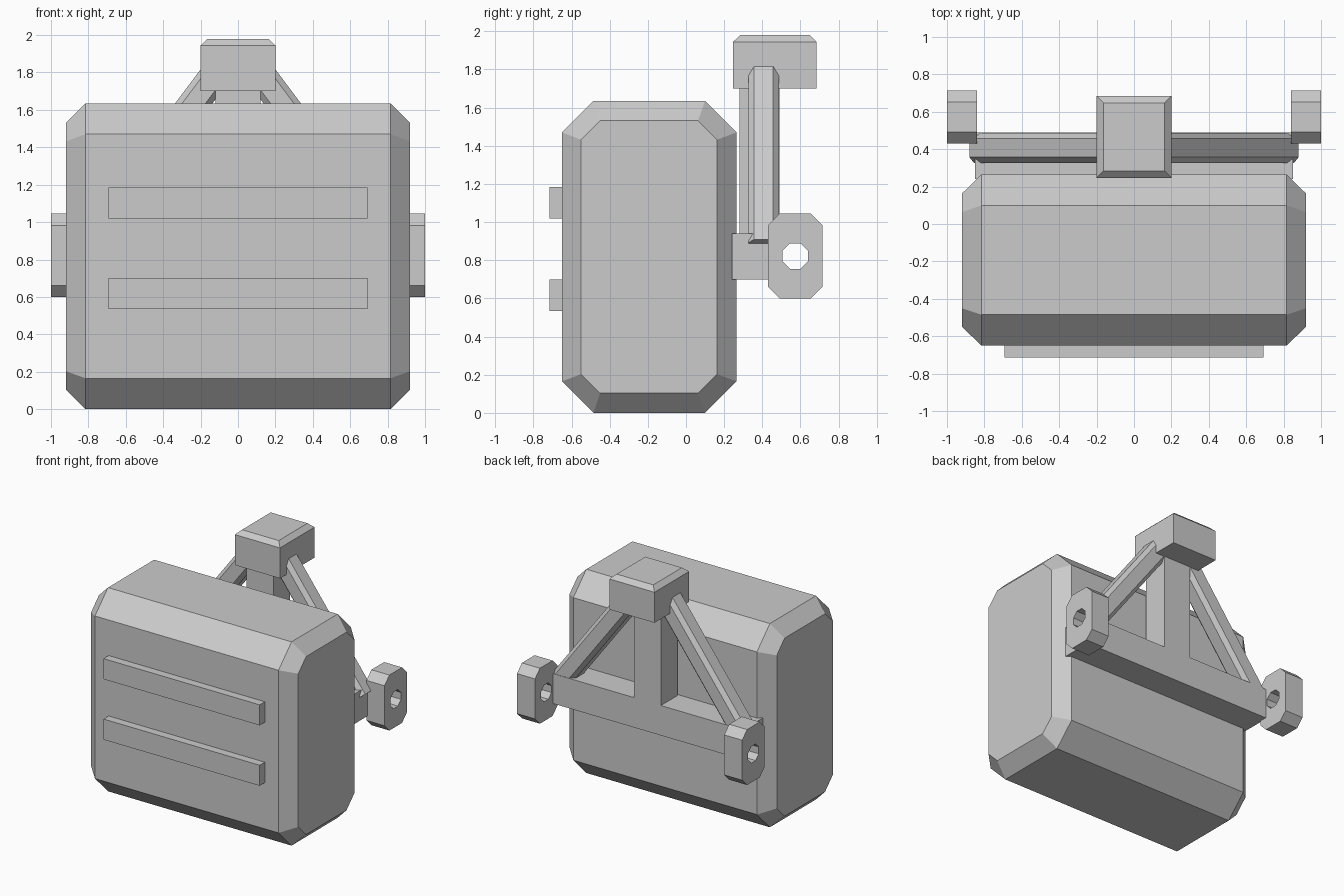
import bpy
from mathutils import Vector

cube = bpy.data.objects.get("Cube")
if cube:
    bpy.data.objects.remove(cube, do_unlink=True)

grey = bpy.data.materials.new("plain_grey")
grey.use_nodes = True
GREY = (0.6, 0.6, 0.6, 1)
grey.diffuse_color = GREY
bsdf = next(n for n in grey.node_tree.nodes if n.type == 'BSDF_PRINCIPLED')
bsdf.inputs["Base Color"].default_value = GREY


def octagon(a0, a1, b0, b1, c):
    """Rectangle with its corners cut by c, counter-clockwise."""
    return [(a1, b0 + c), (a1, b1 - c), (a1 - c, b1), (a0 + c, b1),
            (a0, b1 - c), (a0, b0 + c), (a0 + c, b0), (a1 - c, b0)]


def rectangle(a0, a1, b0, b1):
    return [(a0, b0), (a1, b0), (a1, b1), (a0, b1)]


def loft(name, rings, closed=False):
    """Skin equal-sized rings; cap the ends, or join last to first."""
    n = len(rings[0])
    count = len(rings)
    faces = []
    for r in range(count if closed else count - 1):
        s = (r + 1) % count
        for i in range(n):
            j = (i + 1) % n
            faces.append((r * n + i, r * n + j, s * n + j, s * n + i))
    if not closed:
        faces.append(tuple(reversed(range(n))))
        faces.append(tuple(range((count - 1) * n, count * n)))
    mesh = bpy.data.meshes.new(name)
    mesh.from_pydata([p for ring in rings for p in ring], [], faces)
    mesh.materials.append(grey)
    obj = bpy.data.objects.new(name, mesh)
    bpy.context.collection.objects.link(obj)
    return obj


def along_x(x, profile):
    return [(x, y, z) for y, z in profile]


def along_z(z, profile):
    return [(x, y, z) for x, y in profile]


def box(name, x0, x1, y0, y1, z0, z1):
    return loft(name, [along_z(z, rectangle(x0, x1, y0, y1)) for z in (z0, z1)])


# Main case: octagonal prism with bevelled ends
outer = octagon(-0.65, 0.265, 0, 1.635, 0.165)
inner = octagon(-0.55, 0.163, 0.103, 1.532, 0.1)
loft("case", [along_x(-0.92, inner), along_x(-0.815, outer),
              along_x(0.815, outer), along_x(0.92, inner)])

# Raised front strips
for name, z in (("lower_strip", 0.535), ("upper_strip", 1.02)):
    box(name, -0.693, 0.693, -0.715, -0.64, z, z + 0.165)

# Rear frame
box("cross_bar", -0.85, 0.85, 0.24, 0.49, 0.7, 0.94)
box("post", -0.12, 0.12, 0.28, 0.49, 0.9, 1.75)

# Head block with a bevelled top
loft("head_block", [along_z(1.7, rectangle(-0.2, 0.2, 0.247, 0.685)),
                    along_z(1.945, rectangle(-0.2, 0.2, 0.247, 0.685)),
                    along_z(1.98, rectangle(-0.163, 0.163, 0.284, 0.648))])

# Slanted braces and drilled side lugs, mirrored
for side, word in ((1, "left"), (-1, "right")):
    foot = Vector((0.816, 0.407, 0.862))
    axis = Vector((-0.6, 0, 0.8))
    across = Vector((0.8, 0, 0.6))
    section = octagon(-0.08, 0.08, -0.08, 0.08, 0.03)
    rings = []
    for length in (0, 1.17):
        ring = [foot + axis * length + across * a + Vector((0, b, 0))
                for a, b in section]
        rings.append([(side * p.x, p.y, p.z) for p in ring])
    # Reverse the ring order where needed to keep normals outward
    loft(word + "_brace", rings if side > 0 else rings[::-1])

    rim = octagon(0.43, 0.715, 0.6, 1.045, 0.062)
    hole = octagon(0.506, 0.639, 0.755, 0.888, 0.039)
    near, far = sorted((side * 0.84, side))
    loft(word + "_lug", [along_x(near, rim), along_x(far, rim),
                         along_x(far, hole), along_x(near, hole)], closed=True)
